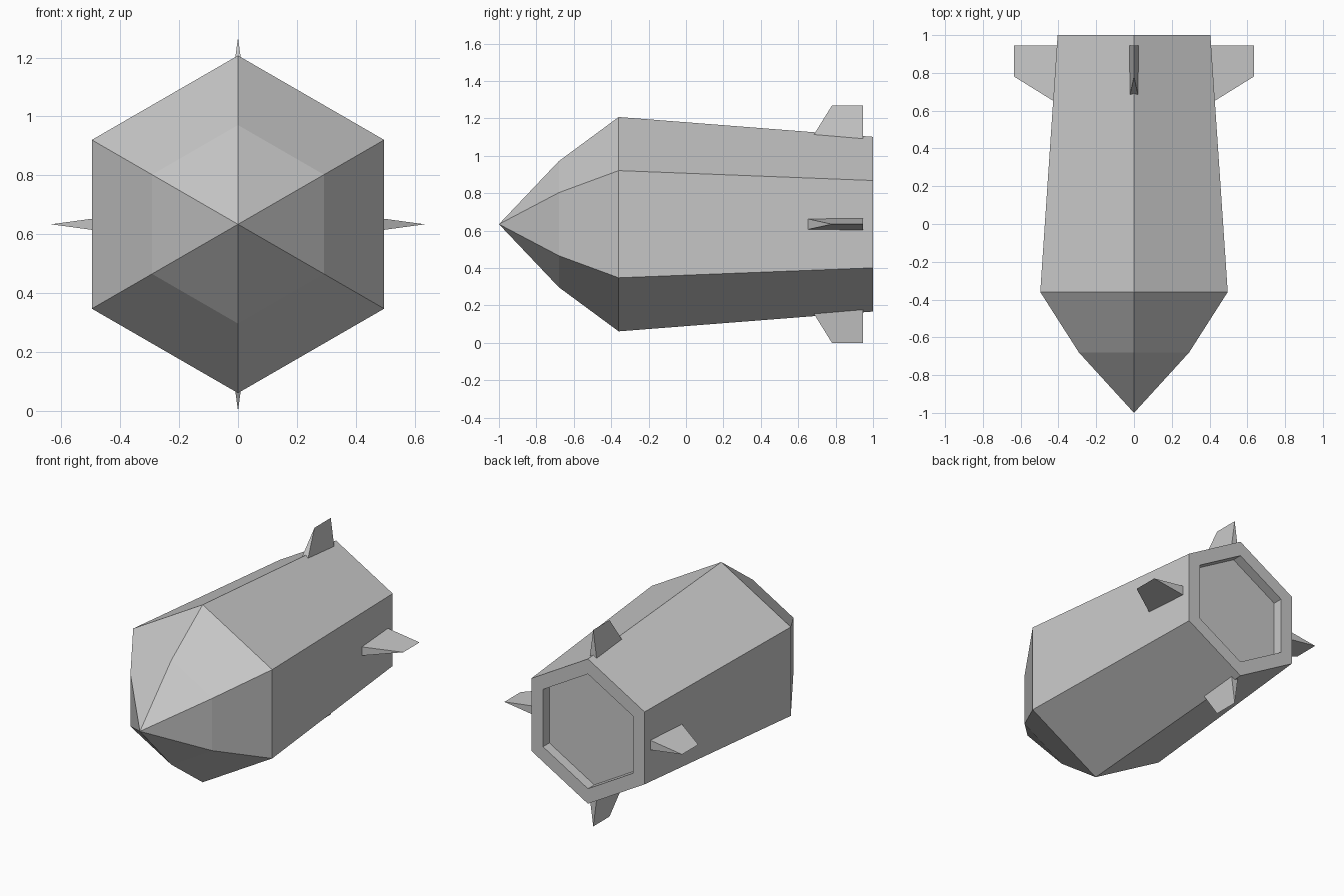
import bpy, bmesh, math
from mathutils import Matrix

AXIS_Z = 0.634   # height of the hull's long axis
SIDES = 6

cube = bpy.data.objects.get("Cube")
if cube:
    bpy.data.objects.remove(cube)

grey = bpy.data.materials.new("hull grey")
grey.use_nodes = True
colour = (0.58, 0.58, 0.58, 1)
grey.diffuse_color = colour
grey.node_tree.nodes["Principled BSDF"].inputs["Base Color"].default_value = colour


def finish(bm, name):
    bmesh.ops.recalc_face_normals(bm, faces=bm.faces)
    mesh = bpy.data.meshes.new(name)
    bm.to_mesh(mesh)
    bm.free()
    mesh.materials.append(grey)
    obj = bpy.data.objects.new(name, mesh)
    bpy.context.collection.objects.link(obj)
    obj.location.z = AXIS_Z
    return obj


# Hexagonal hull: nose tip, tapered body, rear rim and shallow recess
profile = [(-0.68, 0.337), (-0.36, 0.573), (1.0, 0.467), (1.0, 0.37), (0.935, 0.37)]
bm = bmesh.new()
rings = []
for y, radius in profile:
    angles = [math.tau * (i / SIDES + 0.25) for i in range(SIDES)]
    rings.append([bm.verts.new((radius * math.cos(a), y, radius * math.sin(a))) for a in angles])
tip = bm.verts.new((0, -1, 0))
for i in range(SIDES):
    j = (i + 1) % SIDES
    bm.faces.new((tip, rings[0][i], rings[0][j]))
    for a, b in zip(rings, rings[1:]):
        bm.faces.new((a[i], b[i], b[j], a[j]))
bm.faces.new(rings[-1])
finish(bm, "hull")


# Wedge fins: wide root inside the hull, knife edge at the outer end
def fin(name, angle):
    root, outer, half = 0.4, 0.634, 0.032
    front_root, front_tip, back = 0.635, 0.78, 0.946
    bm = bmesh.new()
    fl, fr, br, bl, ft, bt = [bm.verts.new(p) for p in (
        (-half, front_root, root), (half, front_root, root),
        (half, back, root), (-half, back, root),
        (0, front_tip, outer), (0, back, outer))]
    for face in ((fl, fr, br, bl), (fl, ft, fr), (bl, br, bt), (fl, bl, bt, ft), (fr, ft, bt, br)):
        bm.faces.new(face)
    bm.transform(Matrix.Rotation(angle, 4, 'Y'))
    finish(bm, name)


for i, name in enumerate(("top_fin", "left_fin", "bottom_fin", "right_fin")):
    fin(name, i * math.pi / 2)
